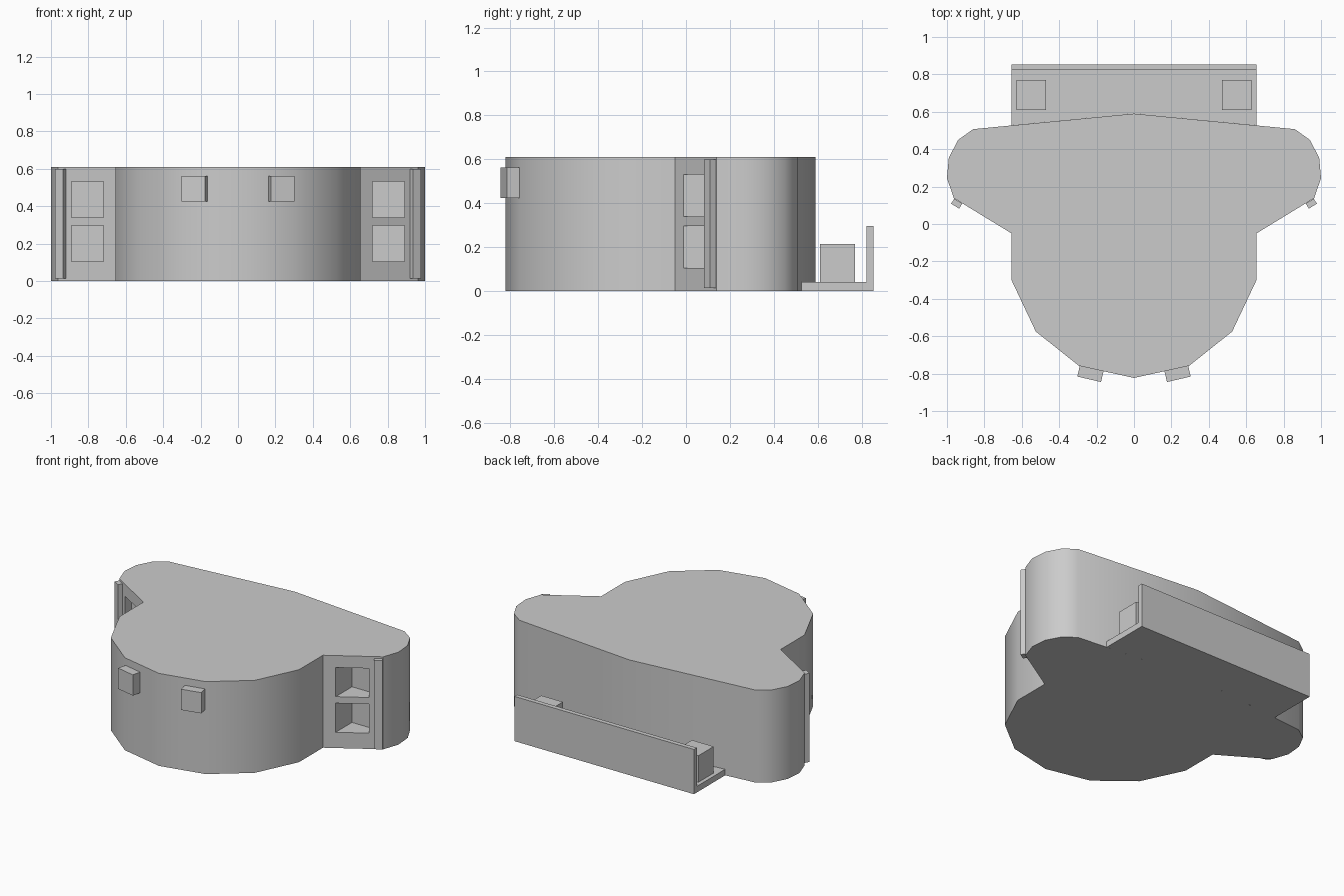
import bpy, bmesh, math
from mathutils import Matrix

if "Cube" in bpy.data.objects:
    bpy.data.objects.remove(bpy.data.objects["Cube"])


def prism(name, pts, z0, z1):
    """Extrude a plan outline from z0 to z1."""
    bm = bmesh.new()
    face = bm.faces.new([bm.verts.new((x, y, z0)) for x, y in pts])
    top = bmesh.ops.extrude_face_region(bm, geom=[face])["geom"]
    for v in top:
        if isinstance(v, bmesh.types.BMVert):
            v.co.z = z1
    bmesh.ops.recalc_face_normals(bm, faces=bm.faces[:])
    return to_object(name, bm)


def box(name, centre, size, angle=0.0):
    bm = bmesh.new()
    m = (Matrix.Translation(centre) @ Matrix.Rotation(math.radians(angle), 4, 'Z')
         @ Matrix.Diagonal((*size, 1)))
    bmesh.ops.create_cube(bm, size=1, matrix=m)
    return to_object(name, bm)


def to_object(name, bm):
    mesh = bpy.data.meshes.new(name)
    bm.to_mesh(mesh)
    bm.free()
    ob = bpy.data.objects.new(name, mesh)
    bpy.context.collection.objects.link(ob)
    return ob


# main body: mirrored half outline, extruded
half = [(0, 0.59), (0.86, 0.507), (0.94, 0.45), (0.99, 0.355), (1.0, 0.245),
        (0.963, 0.138), (0.655, -0.05), (0.655, -0.30), (0.525, -0.575),
        (0.295, -0.758), (0, -0.823)]
outline = half + [(-x, y) for x, y in half[-2:0:-1]]
body = prism("body", outline, 0, 0.61)

# recessed pockets in the angled side walls
bpy.context.view_layer.objects.active = body
for s in (-1, 1):
    for z in (0.2, 0.435):
        cutter = box("pocket_cutter", (s * 0.805, 0.03, z), (0.17, 0.26, 0.192))
        cutter.hide_render = True
        mod = body.modifiers.new("pocket", 'BOOLEAN')
        mod.operation = 'DIFFERENCE'
        mod.solver = 'EXACT'
        mod.object = cutter
        bpy.ops.object.modifier_apply(modifier=mod.name)
        bpy.data.objects.remove(cutter)

body.select_set(True)
bpy.ops.object.shade_smooth_by_angle(angle=math.radians(30))

for s, side in ((-1, "left"), (1, "right")):
    # upright trim strip beside the pockets
    box(f"side_strip_{side}", (s * 0.948, 0.109, 0.307), (0.05, 0.032, 0.585), s * 31.5)
    # small block on the rounded front
    box(f"front_block_{side}", (s * 0.233, -0.801, 0.493), (0.13, 0.06, 0.137), s * 13)
    # block standing on the rear shelf
    box(f"shelf_block_{side}", (s * 0.55, 0.69, 0.1275), (0.158, 0.16, 0.175))

# rear shelf following the back wall, with its upright panel
prism("rear_shelf", [(-0.655, 0.527), (0, 0.59), (0.655, 0.527),
                     (0.655, 0.825), (-0.655, 0.825)], 0, 0.04)
box("rear_panel", (0, 0.838, 0.1475), (1.31, 0.03, 0.295))
